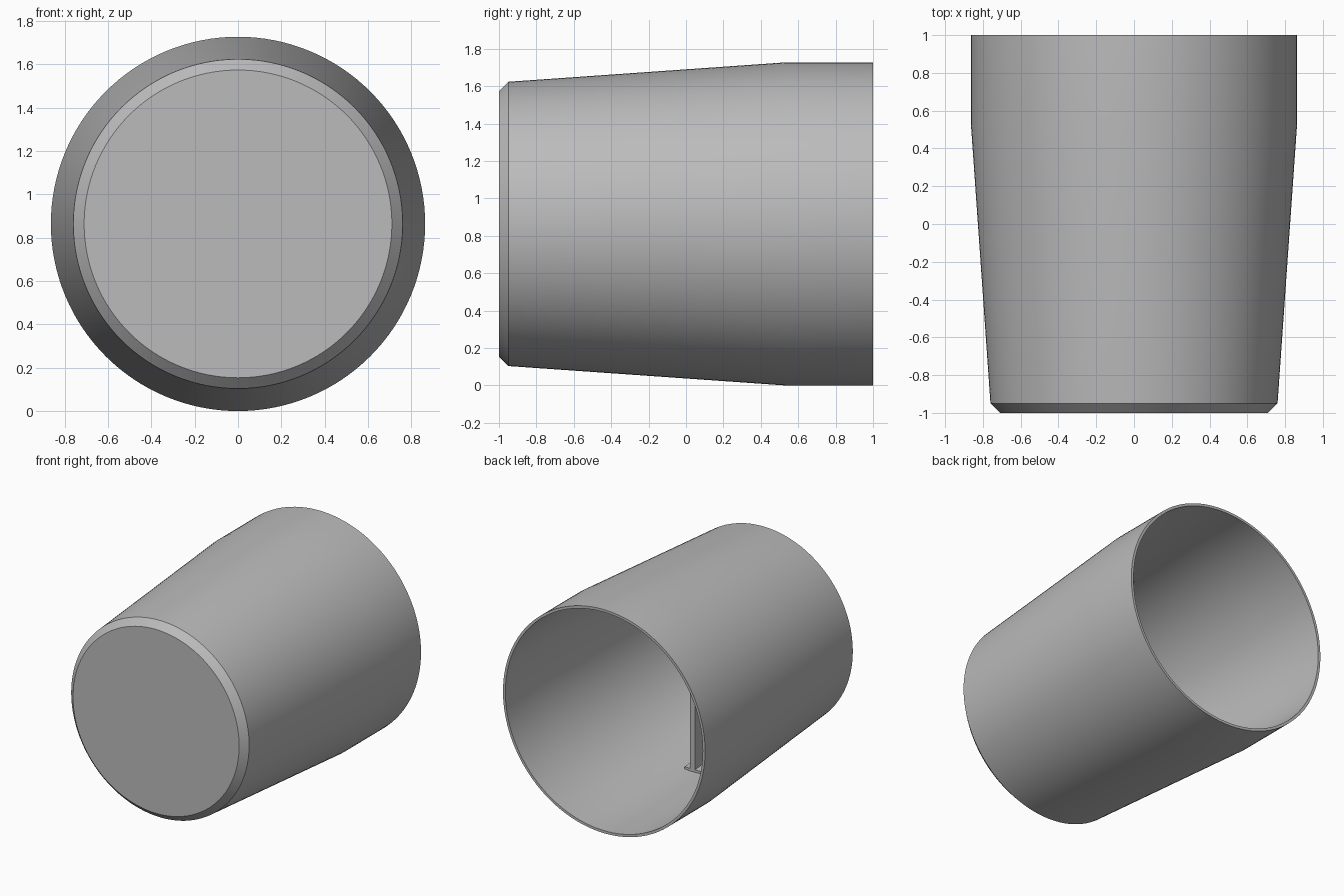
import bpy, bmesh, math
from mathutils import Matrix, Vector

cube = bpy.data.objects.get("Cube")
if cube:
    bpy.data.objects.remove(cube, do_unlink=True)

RADIUS = 0.8635
WALL = 0.02

grey = bpy.data.materials.new("plain grey")
grey.use_nodes = True
colour = (0.5, 0.5, 0.5, 1)
grey.diffuse_color = colour
grey.node_tree.nodes["Principled BSDF"].inputs["Base Color"].default_value = colour


def finish(name, bm):
    """Turn a bmesh into a grey object lifted to the cup axis."""
    bmesh.ops.remove_doubles(bm, verts=bm.verts, dist=1e-5)
    bmesh.ops.recalc_face_normals(bm, faces=bm.faces)
    mesh = bpy.data.meshes.new(name)
    bm.to_mesh(mesh)
    bm.free()
    mesh.materials.append(grey)
    obj = bpy.data.objects.new(name, mesh)
    obj.location.z = RADIUS
    bpy.context.collection.objects.link(obj)
    return obj


def inner_radius(y):
    """Inside radius of the tapered shell at depth y."""
    t = min(max((y + 0.95) / 1.48, 0), 1)
    return 0.76 + t * (RADIUS - 0.76) - WALL


# Hollow shell: closed bevelled front, tapered wall, straight open rim
profile = [(0, -1), (0.71, -1), (0.76, -0.95), (RADIUS, 0.53), (RADIUS, 1),
           (RADIUS - WALL, 1), (RADIUS - WALL, 0.53),
           (inner_radius(-0.95), -0.95), (0, -0.95)]
bm = bmesh.new()
verts = [bm.verts.new((r, y, 0)) for r, y in profile]
edges = [bm.edges.new(pair) for pair in zip(verts, verts[1:])]
bmesh.ops.spin(bm, geom=verts + edges, cent=(0, 0, 0), axis=(0, 1, 0),
               angle=math.tau, steps=128)
shell = finish("cup_shell", bm)
bpy.context.view_layer.objects.active = shell
shell.select_set(True)
bpy.ops.object.shade_smooth_by_angle(angle=math.radians(30))


# Inner rib: a thin upright web with a narrow flange against the wall
def rib_part(name, width, low, high):
    """Box from y=-0.95 to -0.08; low/high are heights as functions of radius."""
    bm = bmesh.new()
    bmesh.ops.create_cube(bm, size=1)
    for v in bm.verts:
        y = -0.08 if v.co.y > 0 else -0.95
        r = inner_radius(y)
        v.co = Vector((math.copysign(width / 2, v.co.x), y,
                       high(r) if v.co.z > 0 else low(r)))
    return finish(name, bm)


rib_part("inner_web", 0.04, lambda r: -r, lambda r: r)
rib_part("lower_flange", 0.137, lambda r: -r, lambda r: 0.02 - r)
rib_part("upper_flange", 0.137, lambda r: r - 0.02, lambda r: r)
